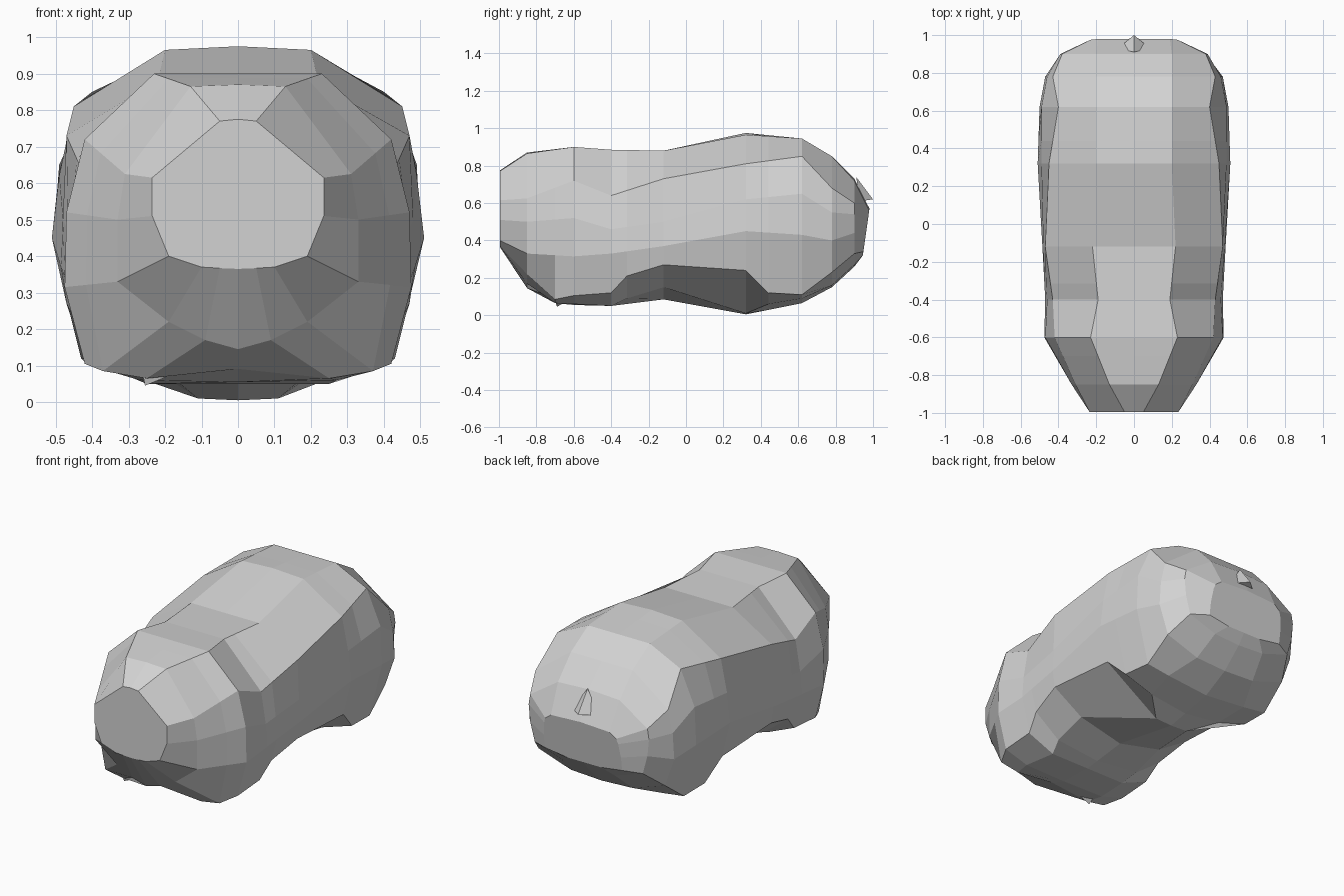
import bpy, bmesh
from mathutils import Vector

if "Cube" in bpy.data.objects:
    bpy.data.objects.remove(bpy.data.objects["Cube"])

grey = bpy.data.materials.new("plain grey")
grey.diffuse_color = (0.65, 0.65, 0.65, 1)
grey.use_nodes = True
grey.node_tree.nodes["Principled BSDF"].inputs["Base Color"].default_value = grey.diffuse_color


def finish(bm, name):
    bmesh.ops.recalc_face_normals(bm, faces=bm.faces[:])
    mesh = bpy.data.meshes.new(name)
    bm.to_mesh(mesh)
    bm.free()
    mesh.materials.append(grey)
    ob = bpy.data.objects.new(name, mesh)
    bpy.context.collection.objects.link(ob)
    return ob


# Body cross-sections: y, top z, six (x, z) side points going down, bottom z
SECTIONS = [
    (-.995, .775, .05, .77, .235, .615, .235, .51, .19, .40, .10, .37, .05, .367, .365),
    (-.85, .87, .13, .865, .31, .625, .33, .50, .33, .33, .19, .22, .09, .17, .145),
    (-.60, .90, .23, .90, .42, .72, .47, .52, .475, .315, .42, .105, .27, .06, .055),
    (-.40, .885, .19, .885, .43, .64, .46, .46, .47, .33, .42, .12, .25, .05, .05),
    (-.12, .88, .22, .88, .47, .73, .48, .50, .485, .37, .47, .27, .28, .15, .085),
    (.32, .975, .20, .965, .45, .81, .49, .62, .51, .45, .46, .24, .11, .01, .005),
    (.62, .945, .20, .945, .40, .85, .49, .65, .50, .43, .42, .11, .27, .09, .065),
    (.78, .85, .20, .85, .43, .68, .46, .55, .47, .40, .41, .23, .20, .16, .15),
    (.90, .73, .20, .72, .38, .60, .39, .54, .38, .44, .35, .33, .17, .27, .26),
]


def between(a, b, t, leg):
    """Section part way from a to b, with its own two leg points."""
    s = [p + (q - p) * t for p, q in zip(a, b)]
    s[10:14] = leg
    return s


# Extra sections that shape the leg bumps
front_leg = between(SECTIONS[1], SECTIONS[2], .6, (.37, .085, .25, .065))
front_leg_back = between(SECTIONS[3], SECTIONS[4], .3, (.44, .21, .28, .09))
back_leg = between(SECTIONS[5], SECTIONS[6], .4, (.43, .12, .24, .06))
outline = (SECTIONS[:2] + [front_leg] + SECTIONS[2:4] + [front_leg_back]
           + SECTIONS[4:6] + [back_leg] + SECTIONS[6:])


def ring_points(s):
    y, top, bottom = s[0], s[1], s[-1]
    side = [(s[i], s[i + 1]) for i in range(2, 14, 2)]
    return ([Vector((0, y, top))] + [Vector((x, y, z)) for x, z in side]
            + [Vector((0, y, bottom))]
            + [Vector((-x, y, z)) for x, z in reversed(side)])


# Body: lofted sections with a flat front and a sloping rump
rings = [ring_points(s) for s in outline]
rump = ring_points((0, .57, .19, .56, .23, .53, .24, .50, .25, .42, .25, .34, .11, .32, .32))
rings.append([Vector((p.x, .9 + .142 * p.z, p.z)) for p in rump])
bm = bmesh.new()
loops = [[bm.verts.new(p) for p in r] for r in rings]
for a, b in zip(loops, loops[1:]):
    for i in range(len(a)):
        j = (i + 1) % len(a)
        bm.faces.new((a[i], a[j], b[j], b[i]))
bm.faces.new(loops[0])
bm.faces.new(loops[-1])
finish(bm, "body")


# Small pointed pieces: tail and under-leg flap
def spike(name, points):
    bm = bmesh.new()
    v = [bm.verts.new(p) for p in points]
    for f in ((0, 1, 2), (0, 1, 3), (1, 2, 3), (0, 2, 3)):
        bm.faces.new([v[i] for i in f])
    finish(bm, name)


spike("tail", [(-.085, .93, .61), (.085, .93, .61), (0, .91, .74), (0, 1.0, .62)])
spike("leg_flap", [(-.28, -.73, .19), (-.17, -.69, .08), (-.255, -.69, .045), (-.26, -.56, .12)])
